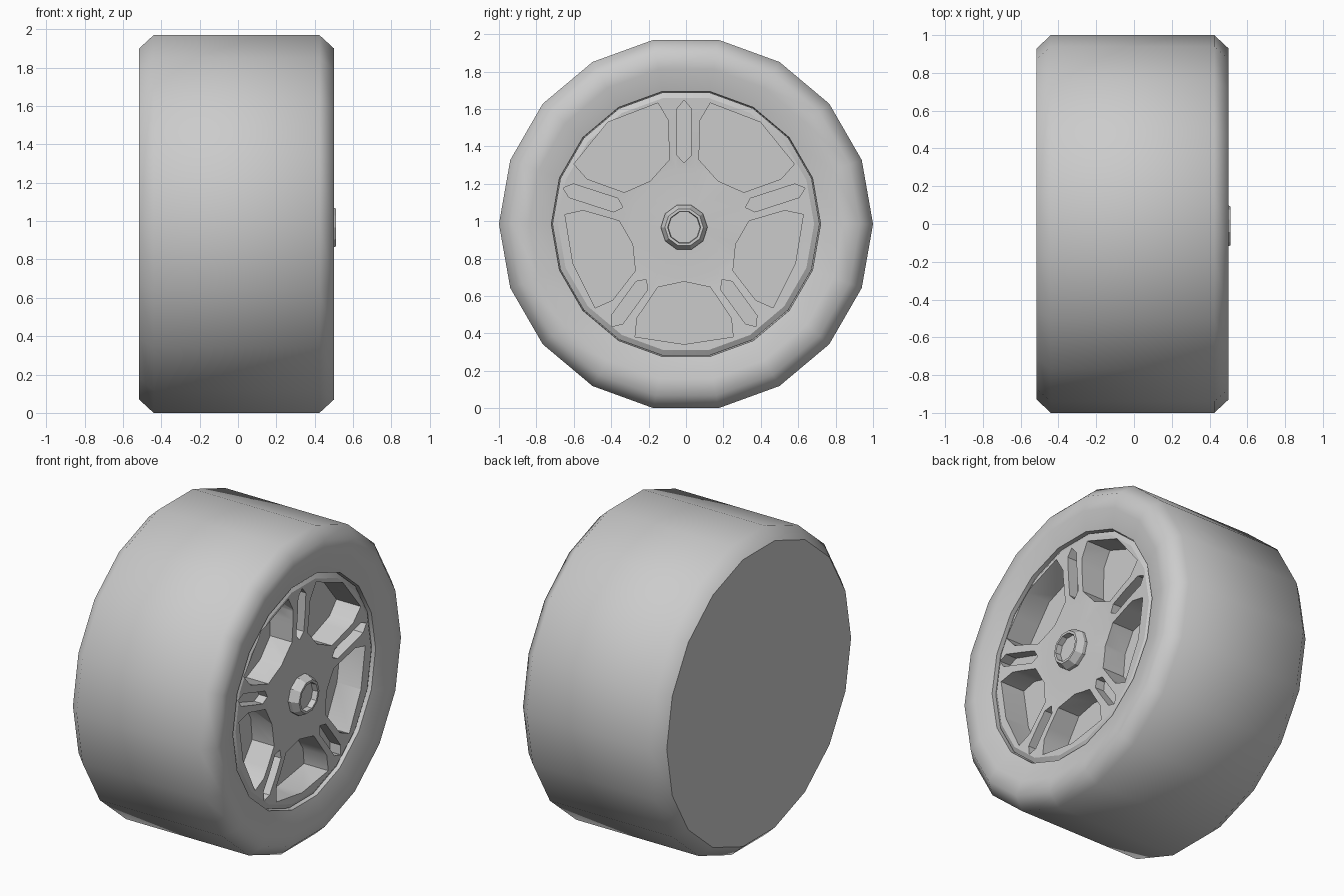
import bpy, bmesh
from math import radians, cos, sin, tau

if "Cube" in bpy.data.objects:
    bpy.data.objects.remove(bpy.data.objects["Cube"])

AXLE_Z = 0.985           # tyre centre height
HUB_Y, HUB_Z = -0.01, 0.967   # spoke pattern centre


def new_object(name, bm):
    bmesh.ops.recalc_face_normals(bm, faces=bm.faces)
    mesh = bpy.data.meshes.new(name)
    bm.to_mesh(mesh)
    bm.free()
    obj = bpy.data.objects.new(name, mesh)
    bpy.context.collection.objects.link(obj)
    return obj


def lathe(name, profile, sides, cy, cz):
    """Revolve (x, radius) points about the x axis, capping both ends."""
    bm = bmesh.new()
    rings = [[bm.verts.new((x, cy + r * cos(tau * i / sides), cz + r * sin(tau * i / sides)))
              for i in range(sides)] for x, r in profile]
    for a, b in zip(rings, rings[1:]):
        for i in range(sides):
            j = (i + 1) % sides
            bm.faces.new((a[i], a[j], b[j], b[i]))
    bm.faces.new(rings[0])
    bm.faces.new(rings[-1])
    return new_object(name, bm)


def add_prism(bm, half, angle, x0, x1, scale=1.0):
    """Mirror a (radial, tangential) half outline and extrude it along x."""
    outline = half + [(r, -t) for r, t in reversed(half) if t > 0]
    rad = radians(angle)
    ends = []
    for x in (x0, x1):
        ends.append([bm.verts.new((x,
                     HUB_Y + scale * (r * cos(rad) - t * sin(rad)),
                     HUB_Z + scale * (r * sin(rad) + t * cos(rad)))) for r, t in outline])
    a, b = ends
    n = len(outline)
    bm.faces.new(a)
    bm.faces.new(b)
    for i in range(n):
        j = (i + 1) % n
        bm.faces.new((a[i], a[j], b[j], b[i]))


def cut(target, cutter):
    mod = target.modifiers.new("cut", 'BOOLEAN')
    mod.operation = 'DIFFERENCE'
    mod.solver = 'EXACT'
    mod.object = cutter
    select(target)
    bpy.ops.object.modifier_apply(modifier=mod.name)
    bpy.data.objects.remove(cutter)


def select(obj):
    bpy.ops.object.select_all(action='DESELECT')
    obj.select_set(True)
    bpy.context.view_layer.objects.active = obj


def smooth(obj, angle):
    select(obj)
    bpy.ops.object.shade_smooth_by_angle(angle=radians(angle))


# tyre with flat closed back and a recess for the rim
tyre = lathe("tyre", [(-0.515, 0.93), (-0.44, 1.0), (0.425, 1.0), (0.5, 0.93),
                      (0.5, 0.84), (0.468, 0.72), (0.29, 0.715)], 18, 0, AXLE_Z)
smooth(tyre, 55)
for edge in tyre.data.edges:
    if all(tyre.data.vertices[v].co.x < -0.5 for v in edge.vertices):
        edge.use_edge_sharp = True

# rim plate, slightly dished towards the hub
rim = lathe("rim", [(0.288, 0.714), (0.445, 0.714), (0.462, 0.685),
                    (0.455, 0.5), (0.44, 0.3), (0.45, 0.1)], 18, 0, AXLE_Z)

# five windows between the spokes
windows = bmesh.new()
for k in range(5):
    angle = 54 + 72 * k
    upper = k < 2
    mid = 0.655 if upper else 0.625
    half = [(0.29, 0), (0.32, 0.14), (0.43, 0.215), (0.485, 0.252), (0.585, 0.262), (mid, 0)]
    add_prism(windows, half, angle, 0.2, 0.6, 1.06 if upper else 1.0)
cut(rim, new_object("window_cutter", windows))

# pointed groove along each spoke
grooves = bmesh.new()
for k in range(5):
    end = 0.68 if k in (0, 1, 2) else 0.655
    half = [(0.345, 0), (0.385, 0.038), (end - 0.045, 0.038), (end, 0)]
    add_prism(grooves, half, 18 + 72 * k, 0.385, 0.6)
cut(rim, new_object("groove_cutter", grooves))
smooth(rim, 30)

# hollow hub nut
hub = lathe("hub_nut", [(0.43, 0.125), (0.47, 0.125), (0.51, 0.103),
                        (0.51, 0.088), (0.475, 0.085)], 10, HUB_Y, HUB_Z)
smooth(hub, 25)
